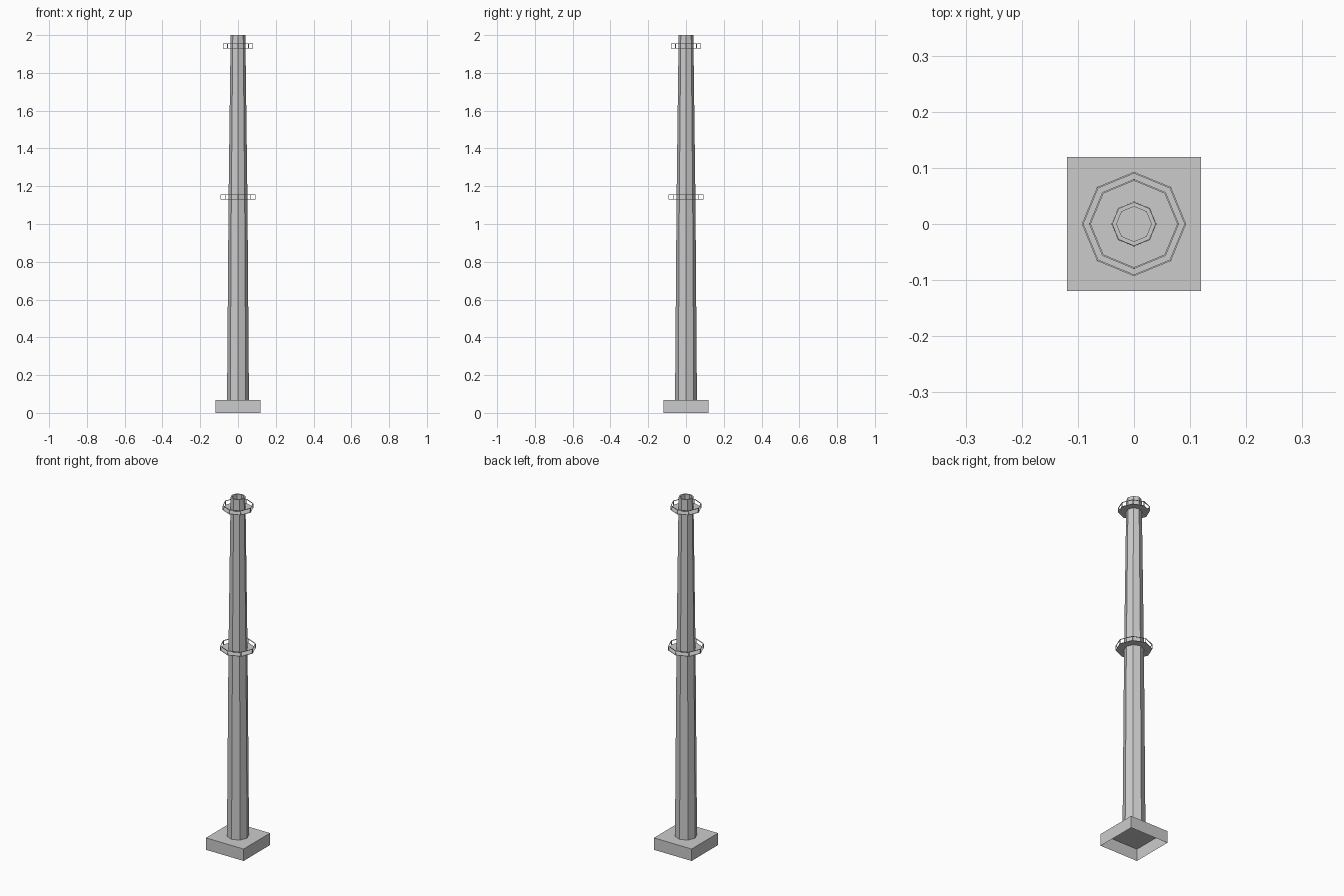
import bpy, bmesh
from math import cos, sin, pi

if "Cube" in bpy.data.objects:
    bpy.data.objects.remove(bpy.data.objects["Cube"])

SIDES = 8


def make_object(name, bm):
    mesh = bpy.data.meshes.new(name)
    bm.to_mesh(mesh)
    bm.free()
    obj = bpy.data.objects.new(name, mesh)
    bpy.context.collection.objects.link(obj)
    return obj


def add_lathe(bm, profile, closed=False, cap_end=False):
    """Spin (radius, z) points into an eight-sided shell, corners on the axes."""
    rings = [[bm.verts.new((r * cos(2 * pi * i / SIDES), r * sin(2 * pi * i / SIDES), z))
              for i in range(SIDES)] for r, z in profile]
    pairs = list(zip(rings, rings[1:]))
    if closed:
        pairs.append((rings[-1], rings[0]))
    for a, b in pairs:
        for i in range(SIDES):
            j = (i + 1) % SIDES
            bm.faces.new((a[i], a[j], b[j], b[i]))
    if cap_end:
        bm.faces.new(rings[-1])


# Plinth: square box, open underneath
bm = bmesh.new()
bmesh.ops.create_cube(bm, size=1)
for v in bm.verts:
    v.co = (v.co.x * 0.238, v.co.y * 0.238, (v.co.z + 0.5) * 0.068)
bmesh.ops.delete(bm, geom=[f for f in bm.faces if f.normal.z < -0.5], context='FACES_ONLY')
make_object("plinth", bm)

# Shaft: tapered chimney with a recessed flue at the top
bm = bmesh.new()
add_lathe(bm, [(0.058, 0.068), (0.050, 1.13), (0.039, 2.0), (0.031, 2.0), (0.031, 1.9)],
          cap_end=True)
make_object("shaft", bm)


def gallery(label, radius, shaft_radius, z0, z1):
    # Walkway floor
    bm = bmesh.new()
    add_lathe(bm, [(shaft_radius, z0), (radius, z0), (radius, z0 + 0.002),
                   (shaft_radius, z0 + 0.002)], closed=True)
    make_object(label + "_walkway", bm)
    # Handrail with a post at each corner
    bm = bmesh.new()
    t = 0.003
    add_lathe(bm, [(radius - t, z1 - t), (radius, z1 - t), (radius, z1), (radius - t, z1)],
              closed=True)
    for i in range(SIDES):
        a = 2 * pi * i / SIDES
        post = bmesh.ops.create_cube(bm, size=1)["verts"]
        for v in post:
            x, y = v.co.x * t + radius - t / 2, v.co.y * t
            v.co = (x * cos(a) - y * sin(a), x * sin(a) + y * cos(a),
                    z0 + (v.co.z + 0.5) * (z1 - z0 - t))
    make_object(label + "_railing", bm)


gallery("lower", 0.093, 0.048, 1.13, 1.156)
gallery("upper", 0.080, 0.038, 1.93, 1.956)
